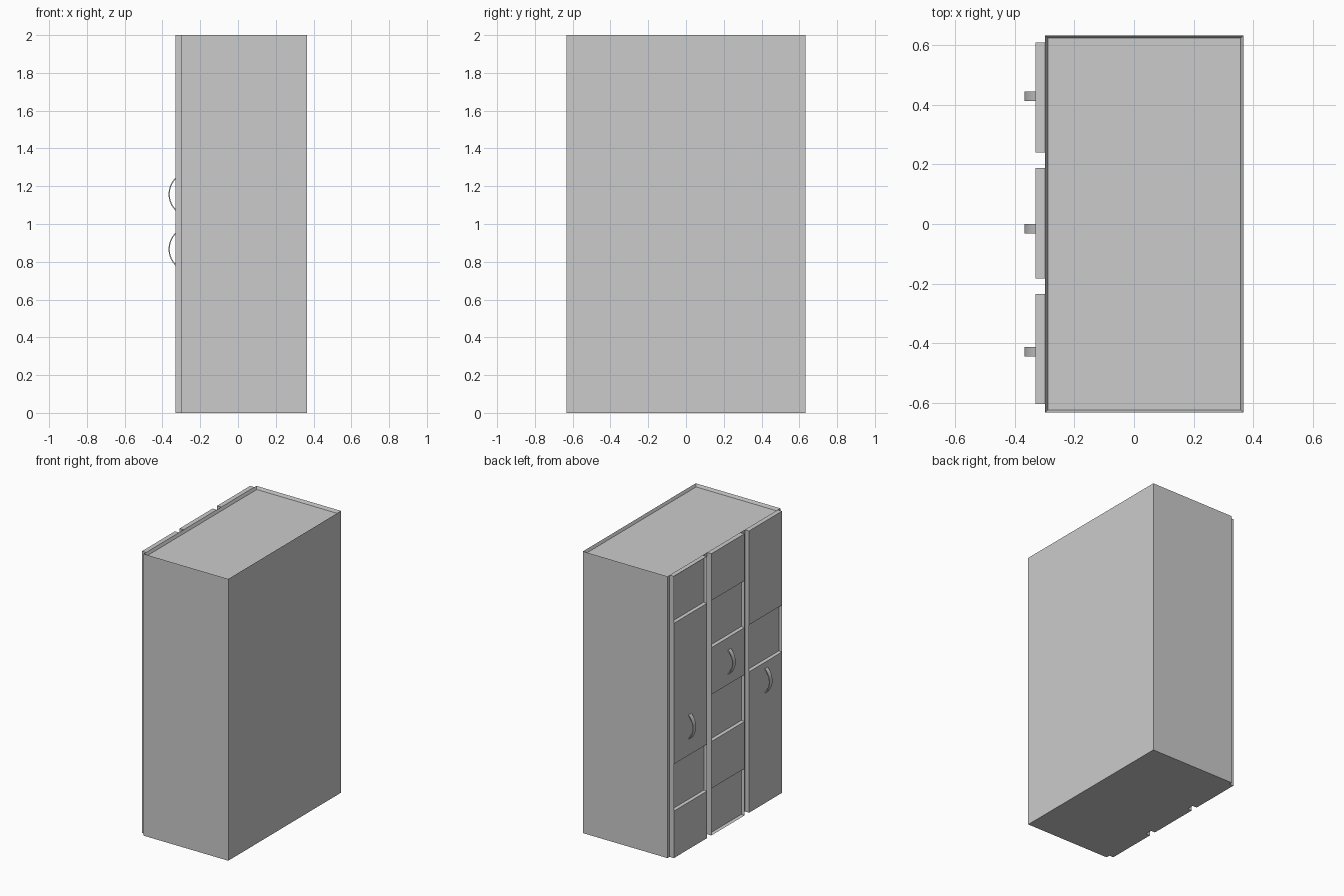
import bpy, bmesh, math
from mathutils import Vector

if "Cube" in bpy.data.objects:
    bpy.data.objects.remove(bpy.data.objects["Cube"])

X_BACK, X_BODY, X_DOOR = 0.3665, -0.298, -0.331
HALF_Y, H = 0.6325, 2.0


def finish(bm, name):
    bmesh.ops.recalc_face_normals(bm, faces=bm.faces)
    me = bpy.data.meshes.new(name)
    bm.to_mesh(me)
    bm.free()
    ob = bpy.data.objects.new(name, me)
    bpy.context.collection.objects.link(ob)
    return ob


def box(x0, x1, y0, y1, z0, z1):
    bm = bmesh.new()
    bmesh.ops.create_cube(bm, size=1)
    for v in bm.verts:
        v.co = Vector((x1 if v.co.x > 0 else x0,
                       y1 if v.co.y > 0 else y0,
                       z1 if v.co.z > 0 else z0))
    bm.normal_update()
    return bm


def recess(bm, face, border, offset):
    bmesh.ops.inset_individual(bm, faces=[face], thickness=border)
    for v in face.verts:
        v.co += Vector(offset)


def cabinet():
    # main carcass with a shallow tray top
    bm = box(X_BODY, X_BACK, -HALF_Y, HALF_Y, 0, H)
    top = next(f for f in bm.faces if f.normal.z > 0.9)
    recess(bm, top, 0.013, (0, 0, -0.02))
    finish(bm, "cabinet_body")


def door(name, y0, y1, splits, sunken):
    # door slab cut into panels; those at the sunken heights are recessed
    bm = box(X_DOOR, X_BODY, y0, y1, 0, H)
    for z in splits:
        bmesh.ops.bisect_plane(bm, geom=bm.verts[:] + bm.edges[:] + bm.faces[:],
                               plane_co=(0, 0, z), plane_no=(0, 0, 1))
    bm.normal_update()
    fronts = [f for f in bm.faces if f.normal.x < -0.9]
    for f in fronts:
        zc = f.calc_center_median().z
        if any(abs(zc - s) < 0.05 for s in sunken):
            recess(bm, f, 0.008, (0.02, 0, 0))
    finish(bm, name)


def handle(name, yc, zc):
    # bowed strap handle
    half, rise, width, thick, n = 0.087, 0.0365, 0.032, 0.006, 16
    r = (half ** 2 + rise ** 2) / (2 * rise)
    a = math.asin(half / r)
    cx = X_DOOR - rise + r
    bm = bmesh.new()
    rings = []
    for i in range(n + 1):
        t = -a + 2 * a * i / n
        ring = []
        for rad, y in ((r, -1), (r, 1), (r - thick, 1), (r - thick, -1)):
            ring.append(bm.verts.new((cx - rad * math.cos(t), yc + y * width / 2,
                                      zc + rad * math.sin(t))))
        rings.append(ring)
    for p, q in zip(rings, rings[1:]):
        for k in range(4):
            bm.faces.new((p[k], p[(k + 1) % 4], q[(k + 1) % 4], q[k]))
    bm.faces.new(rings[0])
    bm.faces.new(rings[-1])
    ob = finish(bm, name)
    bpy.context.view_layer.objects.active = ob
    ob.select_set(True)
    bpy.ops.object.shade_smooth_by_angle(angle=math.radians(30))
    ob.select_set(False)


T = H / 6  # panel module
cabinet()
door("door_left", 0.239, 0.609, [T, 2 * T, 5 * T], [1.5 * T, 5.5 * T])
door("door_middle", -0.183, 0.188, [i * T for i in range(1, 6)],
     [0.5 * T, 2.5 * T, 4.5 * T])
door("door_right", -0.604, -0.234, [3 * T, 4 * T], [3.5 * T])
handle("handle_left", 0.428, 0.867)
handle("handle_middle", -0.016, 1.158)
handle("handle_right", -0.429, 0.867)
